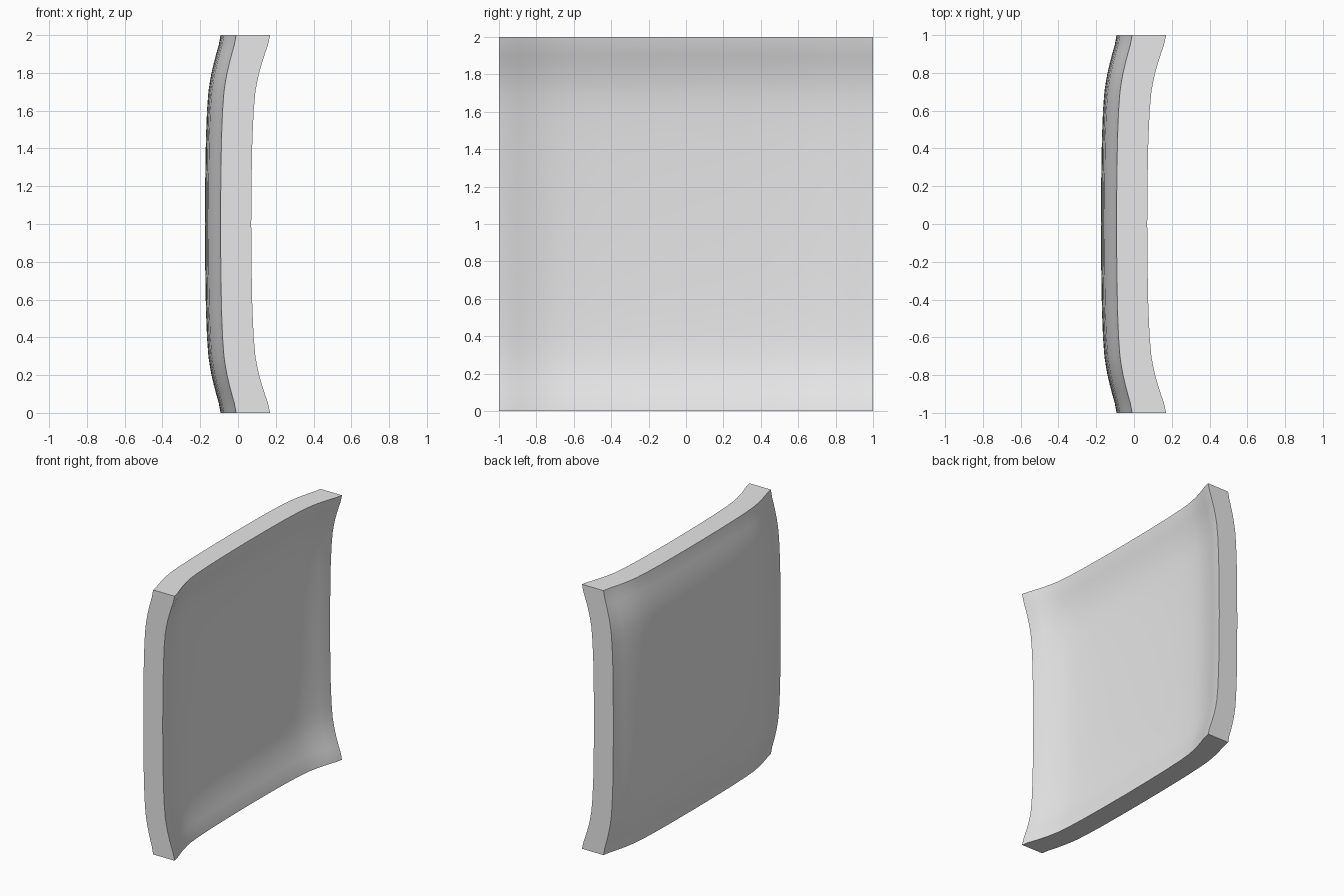
import bpy
import bmesh
import math

cube = bpy.data.objects.get("Cube")
if cube:
    bpy.data.objects.remove(cube, do_unlink=True)

# Flared edge profile: (distance in from the edge, share of full rise)
PROFILE = [(0, 1), (.05, .89), (.1, .72), (.15, .56), (.2, .42), (.25, .31),
           (.3, .22), (.4, .13), (.55, .06), (.75, .02), (1, 0)]
STATIONS = [(d - 1, r) for d, r in PROFILE]
STATIONS += [(-p, r) for p, r in reversed(STATIONS[:-1])]
HALF = len(PROFILE) - 1


def station(u):
    """Position and rise of a regular grid coordinate in -1..1."""
    return STATIONS[round((u + 1) * HALF)]


def dish(verts, centre, flare):
    """Turn a flat unit grid into an upright dished sheet."""
    for v in verts:
        y, rise_y = station(v.co.x)
        z, rise_z = station(v.co.y)
        v.co = (centre + flare * (rise_y + rise_z), y, z + 1)


# Plain grey surface
grey = bpy.data.materials.new("plain_grey")
grey.use_nodes = True
colour = (0.8, 0.8, 0.8, 1)
grey.diffuse_color = colour
grey.node_tree.nodes["Principled BSDF"].inputs["Base Color"].default_value = colour

# Dished panel: convex back sheet, concave front sheet, flat rim between
bm = bmesh.new()
bmesh.ops.create_grid(bm, x_segments=2 * HALF, y_segments=2 * HALF, size=1)
back = list(bm.verts)
result = bmesh.ops.extrude_face_region(bm, geom=bm.faces[:], use_keep_orig=True)
front = [e for e in result["geom"] if isinstance(e, bmesh.types.BMVert)]
dish(back, -0.175, 0.0825)
dish(front, -0.03, 0.1)
bmesh.ops.recalc_face_normals(bm, faces=bm.faces[:])

mesh = bpy.data.meshes.new("dished_panel")
bm.to_mesh(mesh)
bm.free()
mesh.materials.append(grey)
panel = bpy.data.objects.new("dished_panel", mesh)
bpy.context.collection.objects.link(panel)

# Smooth sheets with a crisp rim
bpy.ops.object.select_all(action="DESELECT")
panel.select_set(True)
bpy.context.view_layer.objects.active = panel
bpy.ops.object.shade_smooth_by_angle(angle=math.radians(40))
